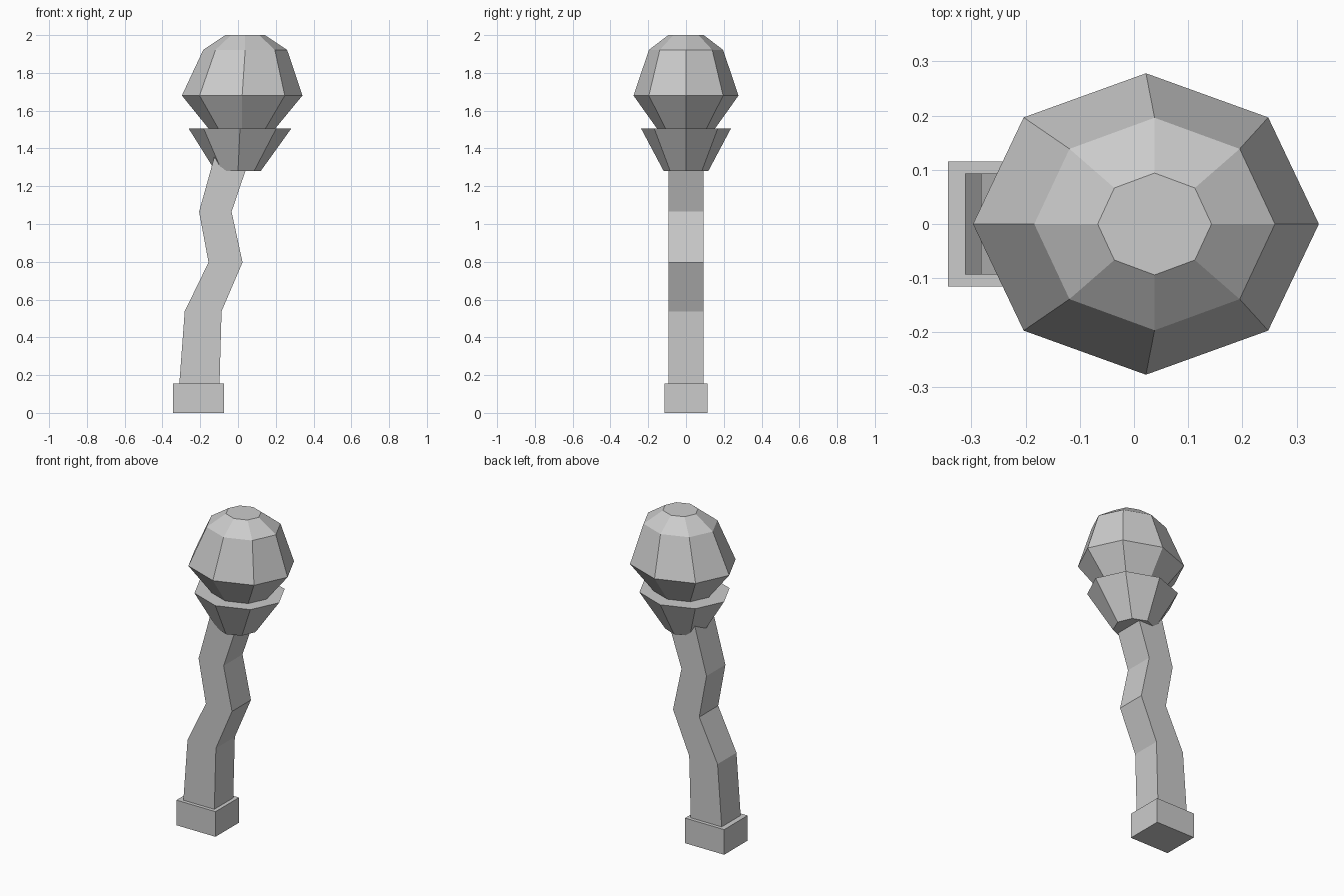
import bpy, bmesh, math

if "Cube" in bpy.data.objects:
    bpy.data.objects.remove(bpy.data.objects["Cube"])

# One plain grey for the whole model
grey = bpy.data.materials.new("plain grey")
grey.diffuse_color = (0.6, 0.6, 0.6, 1)
grey.use_nodes = True
grey.node_tree.nodes["Principled BSDF"].inputs["Base Color"].default_value = grey.diffuse_color


def loft(name, rings):
    """Bridge a stack of equal-sized vertex rings and cap both ends."""
    bm = bmesh.new()
    loops = [[bm.verts.new(p) for p in ring] for ring in rings]
    n = len(loops[0])
    for a, b in zip(loops, loops[1:]):
        for i in range(n):
            j = (i + 1) % n
            bm.faces.new((a[i], a[j], b[j], b[i]))
    bm.faces.new(loops[0][::-1])
    bm.faces.new(loops[-1])
    bmesh.ops.recalc_face_normals(bm, faces=bm.faces)
    mesh = bpy.data.meshes.new(name)
    bm.to_mesh(mesh)
    bm.free()
    mesh.materials.append(grey)
    obj = bpy.data.objects.new(name, mesh)
    bpy.context.collection.objects.link(obj)
    return obj


def box_ring(x0, x1, z, hy):
    return [(x0, -hy, z), (x1, -hy, z), (x1, hy, z), (x0, hy, z)]


def octagon(cx, rx, ry, z):
    return [(cx + rx * math.cos(i * math.pi / 4),
             ry * math.sin(i * math.pi / 4), z) for i in range(8)]


# Square foot block
loft("base_block", [box_ring(-0.343, -0.074, z, 0.115) for z in (0, 0.156)])

# Crooked square stem: left x, right x, height
stem = [(-0.311, -0.098, 0.15), (-0.282, -0.087, 0.538), (-0.156, 0.024, 0.797),
        (-0.206, -0.034, 1.065), (-0.124, 0.066, 1.36)]
loft("stem", [box_ring(*s, 0.093) for s in stem])

# Flared cup: centre x, radius x, radius y, height
loft("cup", [octagon(0.0, 0.12, 0.118, 1.28), octagon(0.0105, 0.272, 0.238, 1.506)])

# Faceted bulb sitting in the cup
bulb = [(0.02, 0.115, 0.10, 1.43), (0.022, 0.319, 0.278, 1.68),
        (0.038, 0.222, 0.196, 1.922), (0.038, 0.105, 0.094, 2.0)]
loft("bulb", [octagon(*b) for b in bulb])
